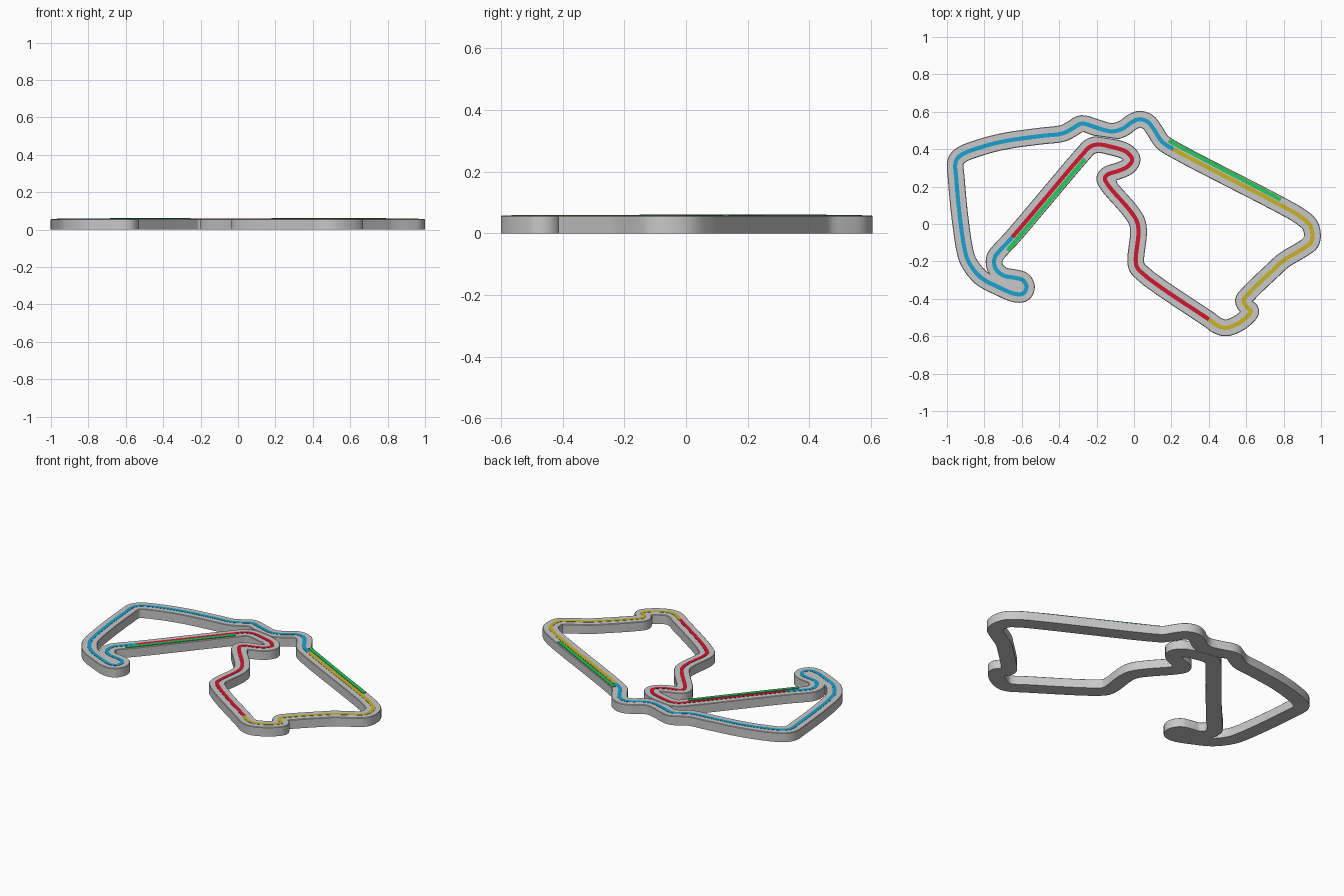
import bpy
import bmesh
from mathutils import Vector

HALF_WIDTH = 0.045
LINE_HALF = 0.011
TOP = 0.057
CHAMFER = 0.003

cube = bpy.data.objects.get("Cube")
if cube:
    bpy.data.objects.remove(cube, do_unlink=True)

# Centre line of the circuit, one list per sector, each ending where the next begins
SECTORS = {
    "blue": [(0.21, 0.4), (0.15, 0.44), (0.11, 0.5), (0.075, 0.545), (0.03, 0.56),
             (-0.01, 0.545), (-0.06, 0.51), (-0.12, 0.495), (-0.2, 0.515),
             (-0.28, 0.537), (-0.33, 0.51), (-0.38, 0.485), (-0.5, 0.47),
             (-0.68, 0.445), (-0.82, 0.41), (-0.93, 0.365), (-0.954, 0.33),
             (-0.95, 0.24), (-0.93, 0.03), (-0.9, -0.16), (-0.88, -0.21),
             (-0.82, -0.285), (-0.73, -0.335), (-0.63, -0.375), (-0.59, -0.37),
             (-0.575, -0.335), (-0.595, -0.3), (-0.64, -0.287), (-0.7, -0.275),
             (-0.742, -0.235), (-0.745, -0.18), (-0.72, -0.145)],
    "red": [(-0.65, -0.07), (-0.27, 0.378), (-0.235, 0.413), (-0.19, 0.425),
            (-0.12, 0.412), (-0.04, 0.385), (-0.01, 0.345), (-0.03, 0.31),
            (-0.08, 0.285), (-0.14, 0.265), (-0.156, 0.245), (-0.14, 0.21),
            (-0.02, 0.07), (0.017, 0.01), (0.024, -0.05), (0.01, -0.21),
            (0.03, -0.25)],
    "yellow": [(0.4, -0.51), (0.45, -0.545), (0.495, -0.555), (0.56, -0.53),
               (0.61, -0.49), (0.625, -0.465), (0.6, -0.44), (0.585, -0.41),
               (0.61, -0.375), (0.75, -0.24), (0.8, -0.195), (0.91, -0.128),
               (0.945, -0.1), (0.954, -0.06), (0.94, -0.005), (0.89, 0.04),
               (0.79, 0.098)],
}


def material(name, color):
    mat = bpy.data.materials.new(name)
    mat.use_nodes = True
    mat.diffuse_color = (*color, 1)
    mat.node_tree.nodes["Principled BSDF"].inputs["Base Color"].default_value = (*color, 1)
    return mat


MATS = {
    "grey": material("light grey", (0.58, 0.58, 0.58)),
    "blue": material("sky blue", (0.01, 0.36, 0.62)),
    "red": material("racing red", (0.63, 0.01, 0.03)),
    "yellow": material("mustard yellow", (0.6, 0.45, 0.02)),
    "green": material("bright green", (0.02, 0.58, 0.1)),
}


def add_object(name, bm, color):
    bmesh.ops.recalc_face_normals(bm, faces=bm.faces)
    mesh = bpy.data.meshes.new(name)
    bm.to_mesh(mesh)
    bm.free()
    mesh.materials.append(MATS[color])
    obj = bpy.data.objects.new(name, mesh)
    bpy.context.collection.objects.link(obj)
    return obj


def rounded(p0, p1, p2, p3, steps):
    """Centripetal spline points from p1 up to, but not including, p2."""
    t1 = (p1 - p0).length ** 0.5
    t2 = t1 + (p2 - p1).length ** 0.5
    t3 = t2 + (p3 - p2).length ** 0.5
    points = []
    for i in range(steps):
        t = t1 + (t2 - t1) * i / steps
        a = p0.lerp(p1, t / t1)
        b = p1.lerp(p2, (t - t1) / (t2 - t1))
        c = p2.lerp(p3, (t - t2) / (t3 - t2))
        d = a.lerp(b, t / t2)
        e = b.lerp(c, (t - t1) / (t3 - t1))
        points.append(d.lerp(e, (t - t1) / (t2 - t1)))
    return points


def offset(path, distance, closed=False):
    """Shift a path sideways, positive to its left."""
    result = []
    last = len(path) - 1
    for i, p in enumerate(path):
        before = path[i - 1] if i or closed else p
        after = path[(i + 1) % len(path)] if i < last or closed else p
        d = (after - before).normalized()
        result.append(p + Vector((-d.y, d.x)) * distance)
    return result


def distance_to_path(p, path):
    best = 1.0
    for i, b in enumerate(path):
        a = path[i - 1]
        ab = b - a
        t = max(0, min(1, (p - a).dot(ab) / ab.length_squared))
        best = min(best, (p - a - ab * t).length)
    return best


def strip(name, path, color, z0, z1):
    """Thin painted line along a path."""
    bm = bmesh.new()
    sides = [offset(path, LINE_HALF), offset(path, -LINE_HALF)]
    rings = [[bm.verts.new((*q, z)) for q, z in ((l, z0), (l, z1), (r, z1), (r, z0))]
             for l, r in zip(*sides)]
    for a, b in zip(rings, rings[1:]):
        for k in range(4):
            m = (k + 1) % 4
            bm.faces.new((a[k], a[m], b[m], b[k]))
    bm.faces.new(rings[0])
    bm.faces.new(rings[-1])
    add_object(name, bm, color)


# Smooth the centre line and remember where each sector starts
control = [Vector(p) for pts in SECTORS.values() for p in pts]
count = len(control)
starts, centre = [], []
for i in range(count):
    starts.append(len(centre))
    quad = [control[(i + k) % count] for k in (-1, 0, 1, 2)]
    centre += rounded(*quad, 5)

# Road base: outer and inner outlines, filled, extruded and chamfered on top
bm = bmesh.new()
for side in (HALF_WIDTH, -HALF_WIDTH):
    outline = [p for p in offset(centre, side, True)
               if distance_to_path(p, centre) > HALF_WIDTH * 0.97]
    verts = [bm.verts.new((*p, 0)) for p in outline]
    for i, v in enumerate(verts):
        bm.edges.new((verts[i - 1], v))
bmesh.ops.triangle_fill(bm, edges=bm.edges[:], use_beauty=True)
made = bmesh.ops.extrude_face_region(bm, geom=bm.faces[:], use_keep_orig=True)["geom"]
bmesh.ops.translate(bm, verts=[g for g in made if isinstance(g, bmesh.types.BMVert)],
                    vec=(0, 0, TOP))
bmesh.ops.recalc_face_normals(bm, faces=bm.faces)
rim = [e for e in bm.edges if all(v.co.z > TOP / 2 for v in e.verts)
       and any(abs(f.normal.z) < 0.5 for f in e.link_faces)]
bmesh.ops.bevel(bm, geom=rim, offset=CHAMFER, segments=1, affect='EDGES')
base = add_object("track_base", bm, "grey")
bpy.ops.object.select_all(action='DESELECT')
base.select_set(True)
bpy.context.view_layer.objects.active = base
bpy.ops.object.shade_smooth_by_angle(angle=0.5)

# Coloured sector lines
first = 0
for color, pts in SECTORS.items():
    after = first + len(pts)
    end = starts[after] if after < count else len(centre)
    path = centre[starts[first]:end] + [centre[end % len(centre)]]
    strip(color + "_sector_line", path, color, TOP - 0.004, TOP + 0.0015)
    first = after

# Raised green zones beside the two long straights
ZONES = {
    "right_straight_zone": ((0.185, 0.445), (0.785, 0.13)),
    "left_straight_zone": ((-0.677, -0.143), (-0.262, 0.348)),
}
for name, ends in ZONES.items():
    strip(name, [Vector(p) for p in ends], "green", TOP - 0.004, TOP + 0.004)
